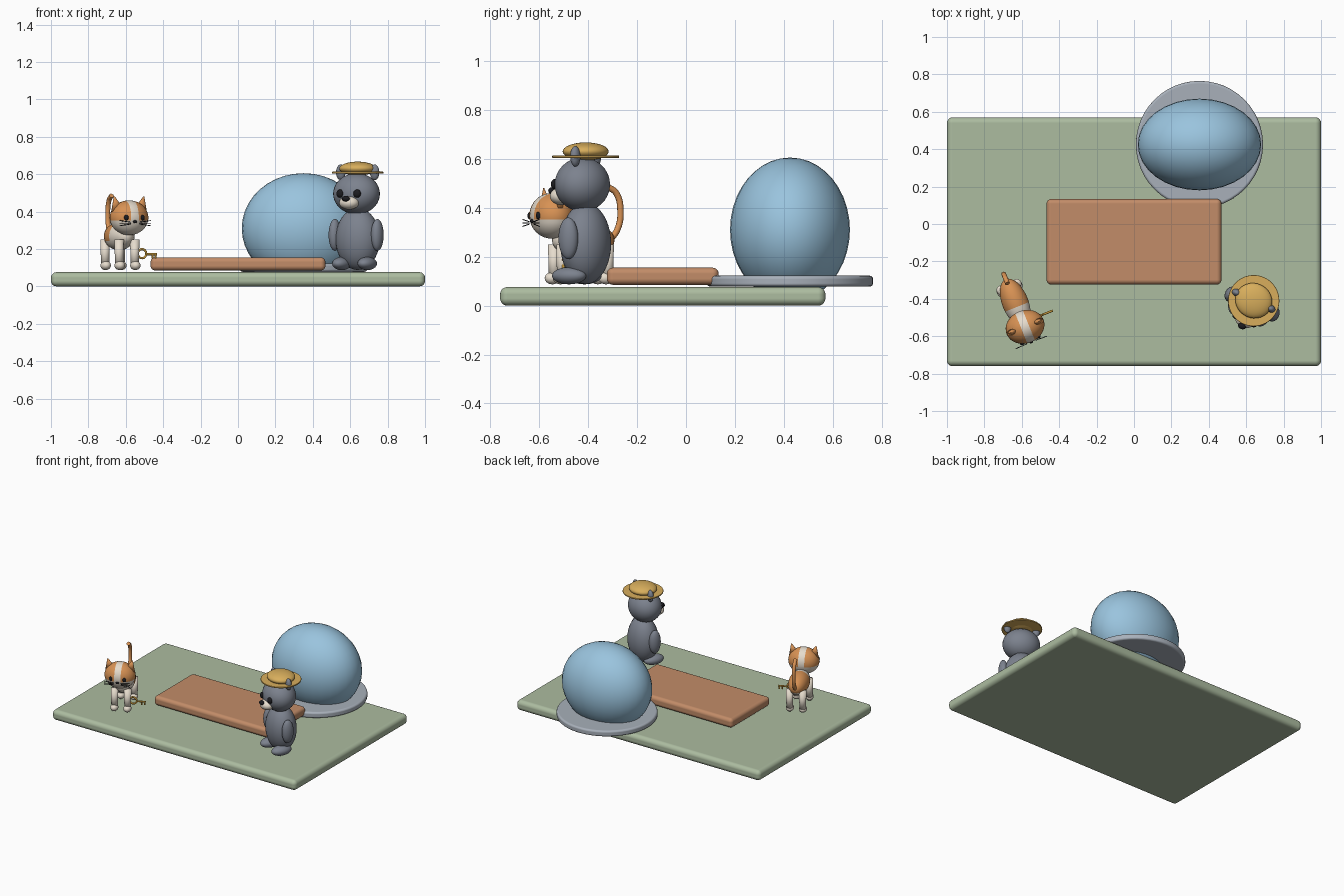
import bpy, bmesh, math
from mathutils import Matrix, Vector

cube = bpy.data.objects.get("Cube")
if cube:
    bpy.data.objects.remove(cube, do_unlink=True)


def material(name, r, g, b):
    lin = [((c / 255 + 0.055) / 1.055) ** 2.4 for c in (r, g, b)] + [1]
    m = bpy.data.materials.new(name)
    m.use_nodes = True
    m.diffuse_color = lin
    bsdf = m.node_tree.nodes["Principled BSDF"]
    bsdf.inputs["Base Color"].default_value = lin
    bsdf.inputs["Roughness"].default_value = 0.7
    return m


SAGE = material("sage green", 172, 188, 160)
BROWN = material("mat brown", 194, 140, 104)
BLUE = material("sky blue", 154, 196, 222)
SILVER = material("pale grey", 168, 176, 186)
GREY = material("fur grey", 124, 130, 142)
STRAW = material("straw yellow", 216, 174, 92)
ORANGE = material("cat orange", 216, 146, 84)
CREAM = material("cream", 230, 220, 205)
BLACK = material("black", 28, 28, 32)
GOLD = material("key gold", 200, 154, 60)

WORLD = Matrix()


def finish(name, bm, mats, frame, rule=None, bevel=0):
    """Turn a bmesh into a smooth-shaded object placed in a frame."""
    mesh = bpy.data.meshes.new(name)
    for f in bm.faces:
        f.smooth = True
        if rule:
            f.material_index = rule(f.calc_center_median())
    bm.to_mesh(mesh)
    bm.free()
    for m in mats:
        mesh.materials.append(m)
    ob = bpy.data.objects.new(name, mesh)
    bpy.context.scene.collection.objects.link(ob)
    ob.matrix_world = frame
    if bevel:
        mod = ob.modifiers.new("rounded edges", "BEVEL")
        mod.width, mod.segments = bevel, 5
        mod.limit_method, mod.angle_limit = "ANGLE", math.radians(40)
        mod.harden_normals = True
    return ob


def ellipsoid(name, mat, pos, radii, frame=WORLD, cuts=(), rule=None, mats=None):
    bm = bmesh.new()
    bmesh.ops.create_uvsphere(bm, u_segments=32, v_segments=20, radius=1)
    bmesh.ops.scale(bm, vec=radii, verts=bm.verts)
    for co, no in cuts:
        bmesh.ops.bisect_plane(bm, geom=bm.verts[:] + bm.edges[:] + bm.faces[:],
                               plane_co=co, plane_no=no)
    return finish(name, bm, mats or [mat], frame @ Matrix.Translation(pos), rule)


def box(name, mat, pos, size, frame=WORLD, bevel=0):
    bm = bmesh.new()
    bmesh.ops.create_cube(bm, size=1)
    bmesh.ops.scale(bm, vec=size, verts=bm.verts)
    return finish(name, bm, [mat], frame @ Matrix.Translation(pos), bevel=bevel or 0.001)


def cone(name, mat, pos, r1, r2, depth, frame=WORLD, bevel=0, tilt=0, flat=1):
    bm = bmesh.new()
    bmesh.ops.create_cone(bm, cap_ends=True, segments=48, radius1=r1, radius2=r2, depth=depth)
    bmesh.ops.scale(bm, vec=(1, flat, 1), verts=bm.verts)
    place = Matrix.Translation(pos) @ Matrix.Rotation(tilt, 4, "Y")
    return finish(name, bm, [mat], frame @ place, bevel=bevel)


def tube(name, mat, points, radius, frame=WORLD, cyclic=False):
    cu = bpy.data.curves.new(name, "CURVE")
    cu.dimensions, cu.bevel_depth = "3D", radius
    cu.bevel_resolution, cu.use_fill_caps = 4, True
    sp = cu.splines.new("BEZIER")
    sp.bezier_points.add(len(points) - 1)
    sp.use_cyclic_u = cyclic
    for p, co in zip(sp.bezier_points, points):
        p.co = co
        p.handle_left_type = p.handle_right_type = "AUTO"
    cu.materials.append(mat)
    ob = bpy.data.objects.new(name, cu)
    bpy.context.scene.collection.objects.link(ob)
    ob.matrix_world = frame
    return ob


SIDES = (("left", 1), ("right", -1))

# Ground, mat, and domed ball on its disc
box("ground_slab", SAGE, (0, -0.095, 0.038), (2, 1.33, 0.076), bevel=0.03)
box("floor_mat", BROWN, (0, -0.095, 0.12), (0.935, 0.457, 0.07), bevel=0.025)
cone("ball_disc", SILVER, (0.35, 0.425, 0.1), 0.34, 0.34, 0.044, bevel=0.014)
ellipsoid("big_ball", BLUE, (0.35, 0.425, 0.31), (0.33, 0.245, 0.295))

# Grey animal: body, head and limbs
bear = Matrix.Translation((0.64, -0.41, 0)) @ Matrix.Rotation(math.radians(-25), 4, "Z")
ellipsoid("bear_body", GREY, (0, 0, 0.253), (0.122, 0.1, 0.165), bear)
ellipsoid("bear_head", GREY, (0, -0.015, 0.495), (0.128, 0.11, 0.11), bear)
ellipsoid("bear_muzzle", CREAM, (0, -0.11, 0.447), (0.054, 0.045, 0.036), bear)
ellipsoid("bear_nose", BLACK, (0, -0.15, 0.469), (0.022, 0.016, 0.015), bear)
for side, s in SIDES:
    ellipsoid(f"bear_arm_{side}", GREY, (s * 0.125, -0.02, 0.275), (0.032, 0.042, 0.085), bear)
    ellipsoid(f"bear_foot_{side}", GREY, (s * 0.075, -0.04, 0.122), (0.046, 0.074, 0.035), bear)
    ellipsoid(f"bear_ear_{side}", GREY, (s * 0.1, 0, 0.61), (0.026, 0.02, 0.042), bear)
    ellipsoid(f"bear_eye_{side}", BLACK, (s * 0.05, -0.115, 0.496), (0.021, 0.016, 0.022), bear)

# Straw hat
cone("hat_brim", STRAW, (0, 0, 0.608), 0.137, 0.137, 0.01, bear, bevel=0.003)
ellipsoid("hat_crown", STRAW, (0, 0, 0.63), (0.1, 0.093, 0.037), bear)

# Cat: patched body and head
cat = Matrix.Translation((-0.635, -0.42, 0)) @ Matrix.Rotation(math.radians(22), 4, "Z")
coat = [CREAM, ORANGE]
ellipsoid("cat_body", None, (0, 0, 0.268), (0.07, 0.135, 0.074), cat, mats=coat,
          cuts=[((0, -0.025, 0), (0, 1, 0)), ((0, 0, -0.025), (0, 0, 1))],
          rule=lambda c: int(c.y > -0.025 and c.z > -0.025))
ellipsoid("cat_head", None, (0, -0.14, 0.367), (0.106, 0.088, 0.093), cat, mats=coat,
          cuts=[((x, 0, 0), (1, 0, 0)) for x in (-0.022, 0.022)] + [((0, 0, -0.015), (0, 0, 1))],
          rule=lambda c: int(abs(c.x) > 0.022 and c.z > -0.015))
ellipsoid("cat_nose", BLACK, (0, -0.226, 0.346), (0.011, 0.008, 0.008), cat)

# Cat legs, ears and face, mirrored
for side, s in SIDES:
    for end, y in (("front", -0.11), ("rear", 0.09)):
        cone(f"cat_{end}_leg_{side}", CREAM, (s * 0.045, y, 0.175), 0.022, 0.025, 0.15, cat)
        ellipsoid(f"cat_{end}_paw_{side}", CREAM, (s * 0.045, y - 0.008, 0.112),
                  (0.027, 0.032, 0.025), cat)
    cone(f"cat_ear_{side}", ORANGE, (s * 0.076, -0.14, 0.444), 0.036, 0.003, 0.075, cat,
         tilt=s * 0.25, flat=0.6)
    ellipsoid(f"cat_eye_{side}", BLACK, (s * 0.046, -0.217, 0.368), (0.013, 0.009, 0.015), cat)
    for i in (-1, 0, 1):
        tube(f"cat_whisker_{side}_{i + 2}", BLACK,
             [(s * 0.025, -0.228, 0.338 + i * 0.005), (s * 0.09, -0.23, 0.338 + i * 0.014)],
             0.002, cat)

# Cat tail arching up from the rump
tube("cat_tail", ORANGE, [(0, 0.11, 0.26), (0, 0.15, 0.31), (0, 0.164, 0.385),
                          (0, 0.145, 0.46), (0, 0.11, 0.485)], 0.013, cat)

# Gold key hanging beside the front paw
ring = [Vector((0.085 + 0.024 * math.cos(a), -0.115, 0.175 + 0.024 * math.sin(a)))
        for a in (i * math.tau / 8 for i in range(8))]
tube("key_ring", GOLD, ring, 0.006, cat, cyclic=True)
tube("key_shaft", GOLD, [(0.107, -0.115, 0.172), (0.17, -0.115, 0.172)], 0.006, cat)
for i, x in enumerate((0.145, 0.163)):
    box(f"key_tooth_{i + 1}", GOLD, (x, -0.115, 0.16), (0.009, 0.008, 0.022), cat)
